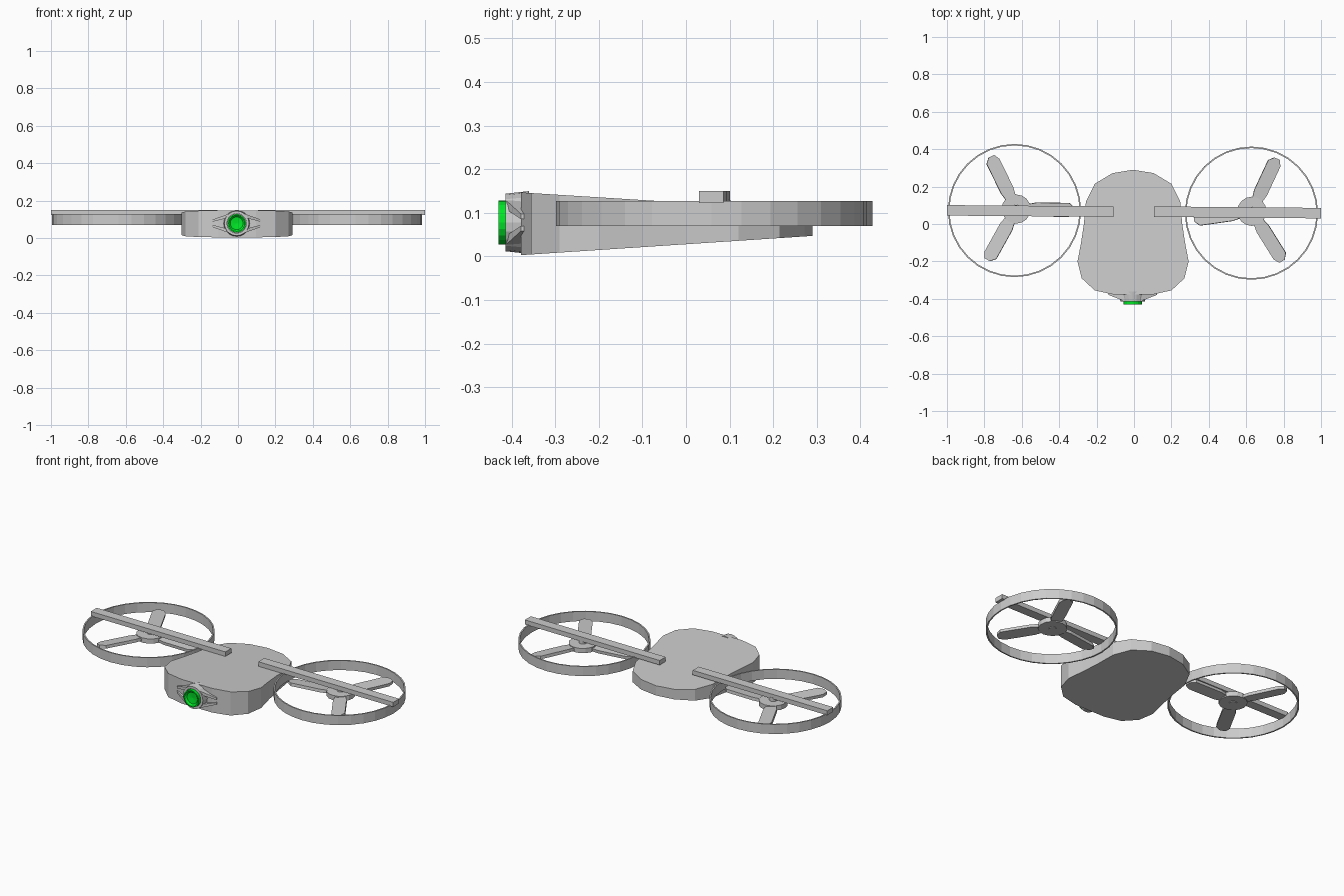
import bpy, bmesh
from math import cos, sin, pi, radians
from mathutils import Matrix, Vector

if "Cube" in bpy.data.objects:
    bpy.data.objects.remove(bpy.data.objects["Cube"])


def finish(name, bm, mat=None):
    bmesh.ops.recalc_face_normals(bm, faces=bm.faces)
    me = bpy.data.meshes.new(name)
    bm.to_mesh(me)
    bm.free()
    ob = bpy.data.objects.new(name, me)
    bpy.context.collection.objects.link(ob)
    if mat:
        me.materials.append(mat)
    return ob


def loft(bm, bottom, top):
    """Closed solid between two matching outlines."""
    a = [bm.verts.new(p) for p in bottom]
    b = [bm.verts.new(p) for p in top]
    n = len(a)
    for i in range(n):
        j = (i + 1) % n
        bm.faces.new((a[i], a[j], b[j], b[i]))
    bm.faces.new(a[::-1])
    bm.faces.new(b)


def lathe(bm, profile, n, matrix, closed=False):
    """Revolve (radius, height) points about local z; open ends on the axis meet at a point."""
    rings = []
    for r, h in profile:
        if r == 0:
            rings.append([bm.verts.new(matrix @ Vector((0, 0, h)))] * n)
        else:
            rings.append([bm.verts.new(matrix @ Vector((r * cos(2 * pi * i / n), r * sin(2 * pi * i / n), h)))
                          for i in range(n)])
    pairs = list(zip(rings, rings[1:]))
    if closed:
        pairs.append((rings[-1], rings[0]))
    for a, b in pairs:
        for i in range(n):
            j = (i + 1) % n
            bm.faces.new(list(dict.fromkeys((a[i], a[j], b[j], b[i]))))


green = bpy.data.materials.new("green_lens")
green.diffuse_color = (0.0, 0.8, 0.02, 1)
green.use_nodes = True
green.node_tree.nodes["Principled BSDF"].inputs["Base Color"].default_value = green.diffuse_color

# Wedge body: rounded outline, thick at the front and thin at the back
half = [(0.11, 0.272), (0.205, 0.215), (0.252, 0.12), (0.263, 0.0), (0.278, -0.1),
        (0.297, -0.2), (0.275, -0.29), (0.205, -0.355), (0.10, -0.378)]
outline = [(0, 0.29)] + half + [(-x, y) for x, y in reversed(half)]
bm = bmesh.new()
loft(bm, [(x - 0.005, y, 0.003 + 0.066 * (y + 0.38)) for x, y in outline],
     [(x - 0.005, y, 0.147 - 0.0625 * (y + 0.38)) for x, y in outline])
finish("body", bm)

# Eye mount and recessed green lens, facing -y
EYE_X, EYE_Z = -0.007, 0.078
facing = Matrix.Translation((EYE_X, 0, EYE_Z)) @ Matrix.Rotation(pi / 2, 4, 'X')
bm = bmesh.new()
lathe(bm, [(0, 0.36), (0.072, 0.36), (0.066, 0.414), (0.052, 0.414), (0.052, 0.405), (0, 0.405)], 20, facing)
finish("eye_mount", bm)
bm = bmesh.new()
lathe(bm, [(0, 0.40), (0.05, 0.40), (0.05, 0.43), (0.043, 0.43), (0.034, 0.42), (0, 0.416)], 20, facing)
finish("eye_lens", bm, green)

# Pointed lids on each side of the eye, with a slot between upper and lower lid
for side, sx in (("left", -1), ("right", 1)):
    for level, sz in (("upper", 1), ("lower", -1)):
        bm = bmesh.new()

        def section(x, y0, y1, z0, z1):
            return [(EYE_X + sx * x, y, EYE_Z + sz * z) for y, z in
                    ((y0, z0), (y1, z0), (y1, z1), (y0, z1))]
        loft(bm, section(0.045, -0.36, -0.412, 0.03, 0.05),
             section(0.13, -0.36, -0.379, 0.008, 0.02))
        finish(f"eye_lid_{level}_{side}", bm)

# Rotors: guard ring, hub, axle, three blades and carrying bar
blade = [(0.05, -0.025), (0.11, -0.037), (0.28, -0.037), (0.312, -0.02),
         (0.312, 0.012), (0.285, 0.037), (0.11, 0.037), (0.05, 0.025)]
rotors = [("left", -0.639, 0.072, -0.63, 0.08, (116, 241, -1),
           (-1.0, 0.073), (-0.11, 0.066)),
          ("right", 0.628, 0.058, 0.63, 0.068, (65, -58, 188),
           (0.107, 0.066), (1.0, 0.058))]
for side, cx, cy, hx, hy, angles, p0, p1 in rotors:
    bm = bmesh.new()
    lathe(bm, [(0.356, 0.07), (0.356, 0.127), (0.348, 0.127), (0.348, 0.07)], 32,
          Matrix.Translation((cx, cy, 0)), closed=True)
    finish(f"guard_ring_{side}", bm)

    at = Matrix.Translation((hx, hy, 0))
    bm = bmesh.new()
    lathe(bm, [(0.022, 0.08), (0.078, 0.08), (0.078, 0.108), (0.022, 0.108)], 16, at, closed=True)
    finish(f"hub_{side}", bm)
    bm = bmesh.new()
    lathe(bm, [(0, 0.076), (0.022, 0.076), (0.022, 0.13), (0, 0.13)], 12, at)
    finish(f"axle_{side}", bm)

    for k, a in enumerate(angles):
        m = at @ Matrix.Rotation(radians(a), 4, 'Z') @ Matrix.Translation((0, 0, 0.094)) \
            @ Matrix.Rotation(radians(6), 4, 'X')
        bm = bmesh.new()
        loft(bm, [m @ Vector((x, y, -0.009)) for x, y in blade],
             [m @ Vector((x, y, 0.009)) for x, y in blade])
        finish(f"blade_{side}_{k + 1}", bm)

    bm = bmesh.new()
    loft(bm, *[[(x, y + dy, z) for dy, z in
                ((-0.028, 0.123), (0.028, 0.123), (0.028, 0.15), (-0.028, 0.15))]
               for x, y in (p0, p1)])
    finish(f"carrying_bar_{side}", bm)
